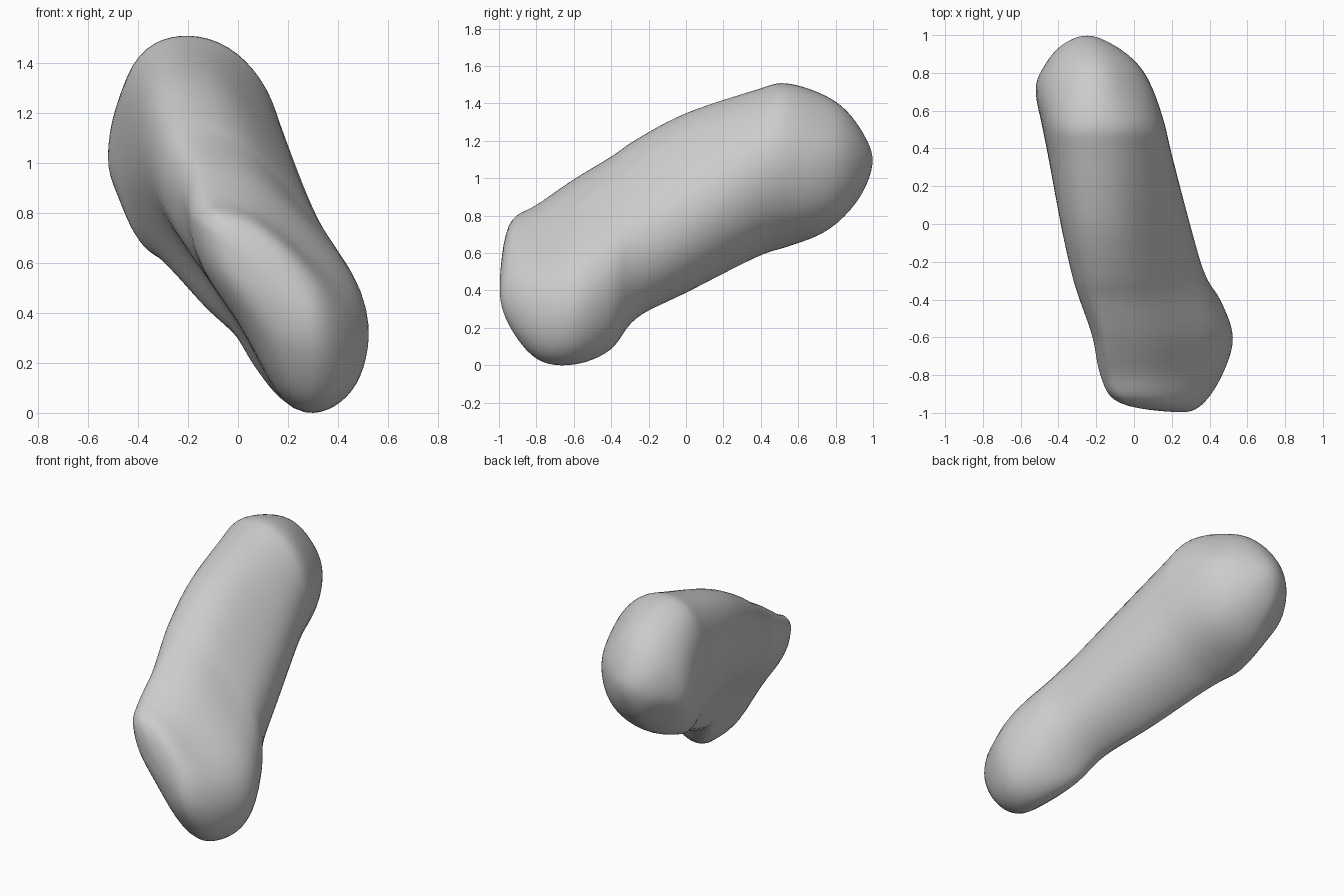
import bpy, bmesh
from math import sin, cos, pi

if "Cube" in bpy.data.objects:
    bpy.data.objects.remove(bpy.data.objects["Cube"])

# Stations along y: y, top(x,z), right(x,z), bottom(x,z), left(x,z), lower-left dent
STATIONS = [
    (-.95, -.03, .755, .37, .35, .29, .22, -.08, .70, .10),
    (-.80, -.10, .86, .47, .32, .28, .03, -.18, .76, .14),
    (-.60, -.13, 1.0, .53, .34, .27, .00, -.22, .84, .15),
    (-.40, -.15, 1.12, .46, .46, .19, .08, -.29, .91, .17),
    (-.27, -.16, 1.21, .38, .58, .08, .25, -.33, .96, .16),
    (.00, -.18, 1.355, .30, .74, -.07, .385, -.39, 1.05, .13),
    (.38, -.20, 1.48, .20, 1.0, -.24, .58, -.46, 1.03, .05),
    (.53, -.20, 1.515, .165, 1.08, -.30, .63, -.49, 1.02, .01),
    (.72, -.21, 1.46, .10, 1.10, -.27, .70, -.525, 1.02, .08),
    (.85, -.22, 1.375, .02, 1.10, -.25, .80, -.47, 1.05, .08),
    (.95, -.24, 1.24, -.11, 1.10, -.26, .935, -.38, 1.08, .04),
]
FRONT_TIP = (-1.0, .27, .40)
BACK_TIP = (1.0, -.25, 1.10)
Q = 14       # points per quarter of a section
STEPS = 6    # rings between stations


def section(s):
    """Closed outline made of four quarter arcs between the extreme points."""
    y, tx, tz, rx, rz, bx, bz, lx, lz, d = s
    full = -.06 if -.5 < y < .6 else 0      # fuller upper-left shoulder
    quarters = [(tx, tz, rx, rz, d * .55, True),
                (rx, rz, bx, bz, -.02, False),
                (bx, bz, lx, lz, d, True),
                (lx, lz, tx, tz, full, False)]
    pts = []
    for x0, z0, x1, z1, dent, x_first in quarters:
        for i in range(Q):
            a = pi / 2 * i / Q
            pull = dent * sin(2 * a) ** 2
            f, g = sin(a) - pull, 1 - cos(a) + pull
            u, w = (f, g) if x_first else (g, f)
            pts.append((x0 + (x1 - x0) * u, y, z0 + (z1 - z0) * w))
    return pts


def tip_ring(tip):
    return [(tip[1], tip[0], tip[2])] * (4 * Q)


def mirrored(ring, tip, blunt):
    """Phantom ring beyond a tip; blunt = 1 rounds the end, 0 leaves a cone."""
    return [(2 * tip[1] - p[0], p[1] + (1 - blunt) * 2 * (tip[0] - p[1]), 2 * tip[2] - p[2])
            for p in ring]


def catmull(a, b, c, d, t):
    return tuple(.5 * (2 * q + (r - p) * t + (2 * p - 5 * q + 4 * r - s) * t * t
                       + (3 * q - p - 3 * r + s) * t ** 3)
                 for p, q, r, s in zip(a, b, c, d))


# Smooth loft through all sections
rings = [section(s) for s in STATIONS]
rings = ([mirrored(rings[0], FRONT_TIP, .6), tip_ring(FRONT_TIP)] + rings
         + [tip_ring(BACK_TIP), mirrored(rings[-1], BACK_TIP, 1)])
bm = bmesh.new()
loops = []
for i in range(1, len(rings) - 2):
    for j in range(STEPS):
        loops.append([bm.verts.new(catmull(*p, j / STEPS)) for p in zip(*rings[i - 1:i + 3])])
loops.append([bm.verts.new(p) for p in rings[-2]])
n = 4 * Q
for a, b in zip(loops, loops[1:]):
    for k in range(n):
        bm.faces.new((a[k], a[(k + 1) % n], b[(k + 1) % n], b[k]))
bmesh.ops.remove_doubles(bm, verts=bm.verts, dist=.0005)
# Light relaxation softens the joins
for _ in range(6):
    bmesh.ops.smooth_vert(bm, verts=bm.verts, factor=.4,
                          use_axis_x=True, use_axis_y=True, use_axis_z=True)
bmesh.ops.recalc_face_normals(bm, faces=bm.faces)
# Stand the stone on the ground
low = min(v.co.z for v in bm.verts)
for v in bm.verts:
    v.co.z -= low
mesh = bpy.data.meshes.new("rounded_stone")
bm.to_mesh(mesh)
bm.free()
stone = bpy.data.objects.new("rounded_stone", mesh)
bpy.context.collection.objects.link(stone)
for f in mesh.polygons:
    f.use_smooth = True
